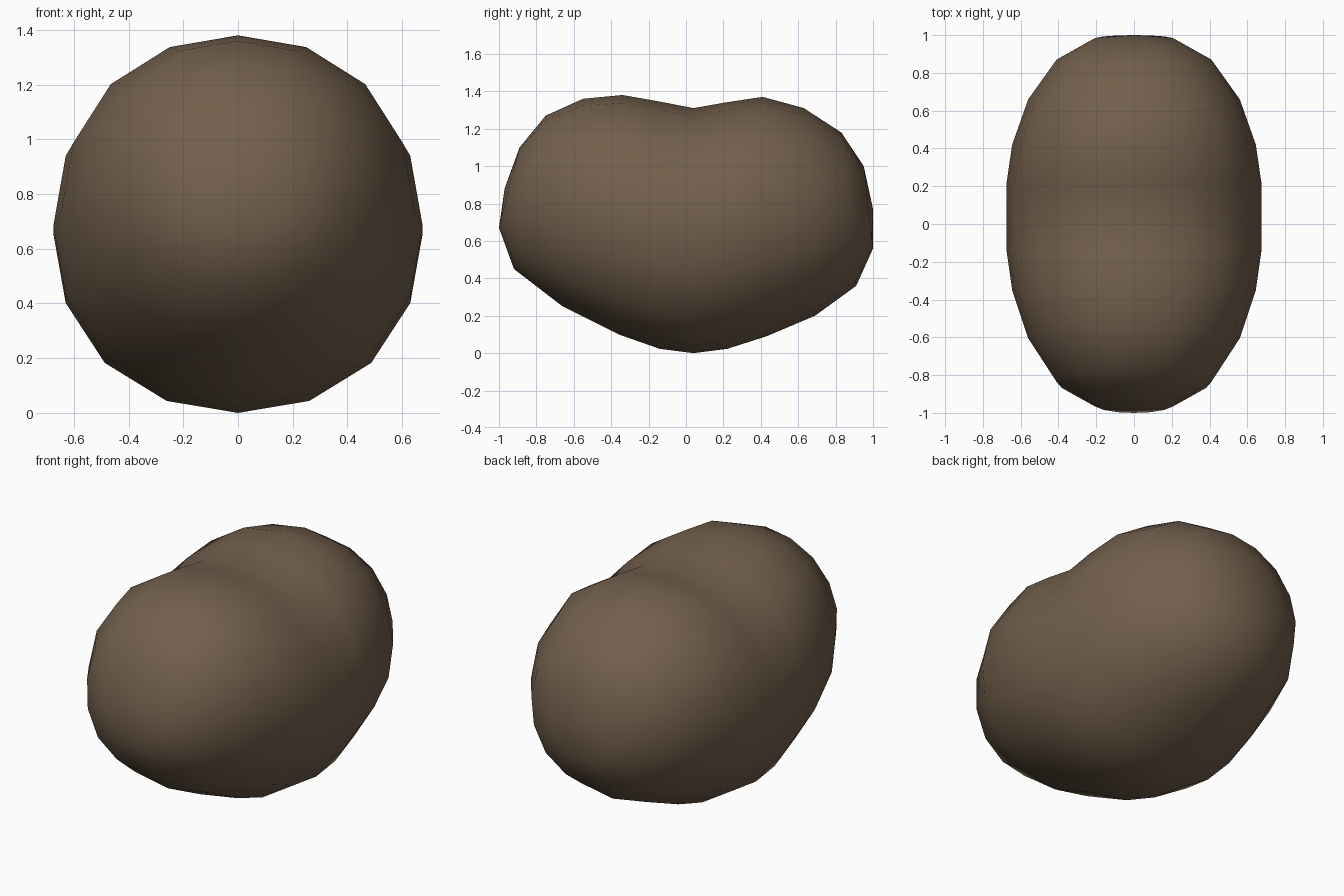
import bpy, bmesh, math
from mathutils import Vector

if "Cube" in bpy.data.objects:
    bpy.data.objects.remove(bpy.data.objects["Cube"])

SIDES = 16

# Rings from front to back: top (y, z), bottom (y, z), half width
rings = [
    ((-0.89, 1.10), (-1.00, 0.67), 0.22),
    ((-0.75, 1.27), (-0.92, 0.45), 0.41),
    ((-0.55, 1.36), (-0.66, 0.25), 0.56),
    ((-0.34, 1.38), (-0.36, 0.10), 0.645),
    ((-0.14, 1.345), (-0.14, 0.023), 0.675),
    ((0.04, 1.31), (0.04, 0.00), 0.675),
    ((0.21, 1.34), (0.22, 0.023), 0.675),
    ((0.41, 1.37), (0.43, 0.09), 0.645),
    ((0.63, 1.31), (0.69, 0.20), 0.56),
    ((0.83, 1.18), (0.91, 0.36), 0.41),
    ((0.95, 1.00), (1.00, 0.56), 0.22),
]

bm = bmesh.new()


def add_ring(top, bottom, half_width):
    top, bottom = Vector((0, *top)), Vector((0, *bottom))
    centre, up = (top + bottom) / 2, (top - bottom) / 2
    verts = []
    for i in range(SIDES):
        a = math.tau * i / SIDES
        full = 1 + 0.02 * math.sin(2 * a) ** 2   # slightly full diagonals
        side = Vector((half_width * math.sin(a), 0, 0))
        verts.append(bm.verts.new(centre + (side + up * math.cos(a)) * full))
    return verts


# Bean skin: bridged rings closed by a pole at each end
loops = [add_ring(*r) for r in rings]
for a, b in zip(loops, loops[1:]):
    for i in range(SIDES):
        j = (i + 1) % SIDES
        bm.faces.new((a[i], a[j], b[j], b[i]))
for loop, pole in ((loops[0], (0, -0.97, 0.88)), (loops[-1], (0, 1.0, 0.77))):
    tip = bm.verts.new(pole)
    for i in range(SIDES):
        bm.faces.new((loop[i], loop[(i + 1) % SIDES], tip))
bmesh.ops.recalc_face_normals(bm, faces=bm.faces)
for f in bm.faces:
    f.smooth = True

mesh = bpy.data.meshes.new("bean")
bm.to_mesh(mesh)
bm.free()
bean = bpy.data.objects.new("bean", mesh)
bpy.context.collection.objects.link(bean)

# Brown skin
mat = bpy.data.materials.new("bean_brown")
mat.diffuse_color = (0.17, 0.115, 0.072, 1)
mat.use_nodes = True
mat.node_tree.nodes["Principled BSDF"].inputs["Base Color"].default_value = mat.diffuse_color
mesh.materials.append(mat)
